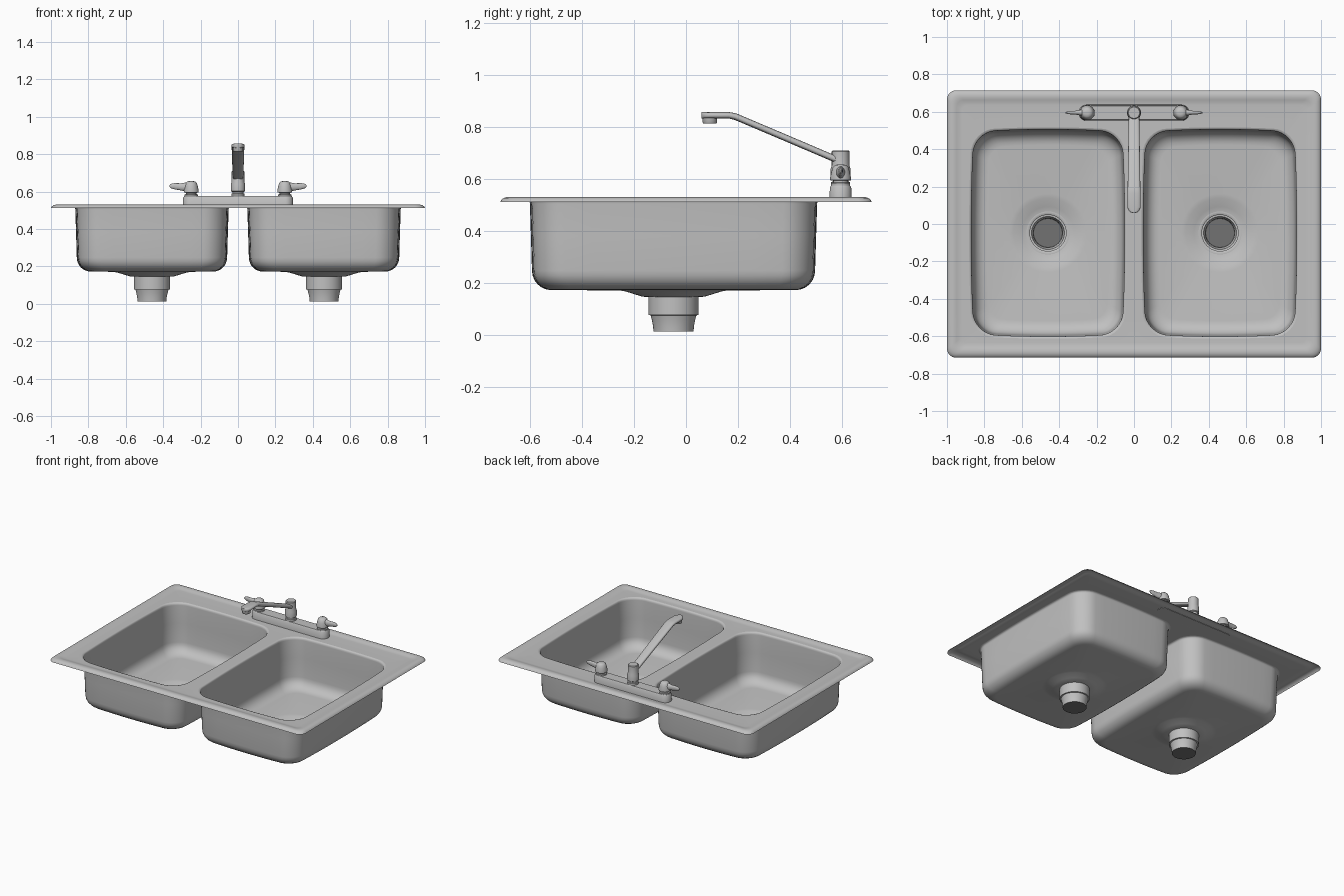
import bpy, bmesh
from math import sin, cos, pi, atan2, radians
from mathutils import Vector

if "Cube" in bpy.data.objects:
    bpy.data.objects.remove(bpy.data.objects["Cube"], do_unlink=True)


def material(name, value):
    m = bpy.data.materials.new(name)
    m.use_nodes = True
    color = (value, value, value, 1)
    m.diffuse_color = color
    m.node_tree.nodes["Principled BSDF"].inputs["Base Color"].default_value = color
    return m


steel = material("brushed steel", 0.53)
dark = material("dark drain", 0.17)


def finish(name, bm, closed=False, angle=40):
    if closed:
        bmesh.ops.recalc_face_normals(bm, faces=bm.faces)
    mesh = bpy.data.meshes.new(name)
    bm.to_mesh(mesh)
    bm.free()
    mesh.materials.append(steel)
    mesh.materials.append(dark)
    obj = bpy.data.objects.new(name, mesh)
    bpy.context.collection.objects.link(obj)
    bpy.ops.object.select_all(action='DESELECT')
    obj.select_set(True)
    bpy.context.view_layer.objects.active = obj
    bpy.ops.object.shade_smooth_by_angle(angle=radians(angle))
    return obj


def skin(bm, rings):
    """Join successive closed rings with quads; return the vertex rings."""
    vr = [[bm.verts.new(p) for p in ring] for ring in rings]
    for a, b in zip(vr, vr[1:]):
        n = len(a)
        for j in range(n):
            k = (j + 1) % n
            bm.faces.new((a[j], a[k], b[k], b[j]))
    return vr


def solid(name, rings, angle=40):
    bm = bmesh.new()
    vr = skin(bm, rings)
    bm.faces.new(vr[0][::-1])
    bm.faces.new(vr[-1])
    return finish(name, bm, True, angle)


def circle(cx, cy, r, z, n=40):
    return [Vector((cx + r * cos(2 * pi * i / n), cy + r * sin(2 * pi * i / n), z))
            for i in range(n)]


def turned(name, cx, cy, profile):
    return solid(name, [circle(cx, cy, r, z) for r, z in profile])


def rounded_rect(cx, cy, hx, hy, r, z, bow=0.0, side=8, arc=8):
    """Counter-clockwise rounded rectangle with slightly bowed sides."""
    corners = []
    for q, (sx, sy) in enumerate(((1, 1), (-1, 1), (-1, -1), (1, -1))):
        corners.append([Vector((sx * (hx - r) + r * cos((q + i / arc) * pi / 2),
                                sy * (hy - r) + r * sin((q + i / arc) * pi / 2), z))
                        for i in range(arc + 1)])
    pts = []
    for q in range(4):
        pts += corners[q]
        start, end = corners[q][-1], corners[(q + 1) % 4][0]
        pts += [start.lerp(end, i / side) for i in range(1, side)]
    for p in pts:
        u, v = p.x / hx, p.y / hy
        p.x -= bow * u * v * v
        p.y -= bow * v * u * u
        p.x += cx
        p.y += cy
    return pts


# Shared bowl dimensions
BX, BY, HX, HY = 0.46, -0.048, 0.41, 0.553


def bowl_ring(side, inset, z):
    return rounded_rect(side * BX, BY, HX - inset, HY - inset,
                        max(0.12 - inset * 0.5, 0.05), z, 0.014)


# Deck: raised outer bead, then a flat sheet with two bowl openings
bm = bmesh.new()
bead = [(0, 0.512), (0.003, 0.518), (0.012, 0.526), (0.025, 0.53),
        (0.04, 0.53), (0.052, 0.527), (0.065, 0.523), (0.08, 0.522)]
vr = skin(bm, [rounded_rect(0, 0, 1 - i, 0.715 - i, max(0.05 - i * 0.25, 0.02), z)
               for i, z in bead])
loops = [vr[-1]] + [[bm.verts.new(p) for p in bowl_ring(s, -0.012, 0.522)] for s in (-1, 1)]
edges = []
for loop in loops:
    for a, b in zip(loop, loop[1:] + loop[:1]):
        edges.append(bm.edges.get((a, b)) or bm.edges.new((a, b)))
bmesh.ops.triangle_fill(bm, use_beauty=True, edges=edges, normal=(0, 0, 1))
bm.normal_update()
bmesh.ops.reverse_faces(bm, faces=[f for f in bm.faces if f.normal.z < 0])
finish("sink_deck", bm)

# Bowls with dished floors, and open drain tails below
for side, label in ((-1, "right"), (1, "left")):
    wall = [(-0.012, 0.522), (-0.005, 0.52), (-0.001, 0.515), (0, 0.505), (0.004, 0.38)]
    wall += [(0.008 + 0.075 * (1 - cos(t * pi / 12)), 0.247 - 0.075 * sin(t * pi / 12))
             for t in range(7)]
    rings = [bowl_ring(side, i, z) for i, z in wall]
    center = Vector((side * BX, BY, 0))
    angles = [atan2(p.y - BY, p.x - center.x) for p in rings[-1]]
    for r, z in ((0.21, 0.171), (0.185, 0.167), (0.14, 0.153), (0.12, 0.147), (0.098, 0.145)):
        rings.append([center + Vector((r * cos(a), r * sin(a), z)) for a in angles])
    bm = bmesh.new()
    skin(bm, rings)
    finish(label + "_bowl", bm)

    tail = [(0.077, 0.012), (0.079, 0.035), (0.084, 0.06), (0.088, 0.075),
            (0.097, 0.076), (0.097, 0.145), (0.105, 0.15), (0.115, 0.149)]
    bm = bmesh.new()
    vr = skin(bm, [circle(center.x, BY, r, z) for r, z in tail])
    bm.faces.new(vr[0][::-1]).material_index = 1
    finish(label + "_drain_tail", bm)

# Faucet base bar with round ends
FY = 0.595
solid("faucet_base", [rounded_rect(0, FY, 0.295 - i, 0.043 - i, 0.042 - i, z)
                      for i, z in ((0, 0.52), (0.002, 0.568), (0.007, 0.575))])

# Center column carrying the spout
turned("faucet_column", 0, FY,
       [(0.036, 0.57), (0.036, 0.588), (0.03, 0.59), (0.03, 0.598), (0.038, 0.602),
        (0.038, 0.64), (0.034, 0.652), (0.034, 0.706), (0.03, 0.71)])


def oval(center, u, v, n=24, power=0.7):
    """Soft rectangular section spanned by the half axes u and v."""
    def soft(t):
        return abs(t) ** power * (1 if t > 0 else -1)
    return [Vector(center) + Vector(u) * soft(cos(2 * pi * i / n))
            + Vector(v) * soft(sin(2 * pi * i / n)) for i in range(n)]


# Spout: rises forward from the column, then levels out to a round tip
path = [(0.059, 0.845, 0.008), (0.063, 0.845, 0.019), (0.073, 0.845, 0.029),
        (0.09, 0.845, 0.036), (0.165, 0.845, 0.035), (0.19, 0.84, 0.034),
        (0.4, 0.751, 0.031), (0.59, 0.67, 0.028)]
solid("spout", [oval((0, y, z), (w, 0, 0), (0, 0.003 if y > 0.17 else 0, 0.0125))
                for y, z, w in path], 50)
turned("spout_aerator", 0, 0.092, [(0.026, 0.814), (0.028, 0.817), (0.028, 0.84)])

# Handles: turned knob with a leaf-shaped lever pointing outward
for side, label in ((-1, "right"), (1, "left")):
    turned(label + "_handle_knob", side * 0.25, FY,
           [(0.036, 0.57), (0.036, 0.584), (0.028, 0.586), (0.028, 0.593), (0.04, 0.595),
            (0.04, 0.606), (0.035, 0.628), (0.03, 0.645), (0.022, 0.653), (0.01, 0.656)])
    lever = [(0.235, 0.622, 0.02, 0.026), (0.28, 0.624, 0.017, 0.024),
             (0.305, 0.625, 0.011, 0.019), (0.335, 0.628, 0.009, 0.017),
             (0.355, 0.629, 0.007, 0.013), (0.366, 0.63, 0.003, 0.005)]
    solid(label + "_handle_lever", [oval((side * x, FY, z), (0, hy, 0), (0, 0, hz), 20, 1)
                                    for x, z, hy, hz in lever], 50)
